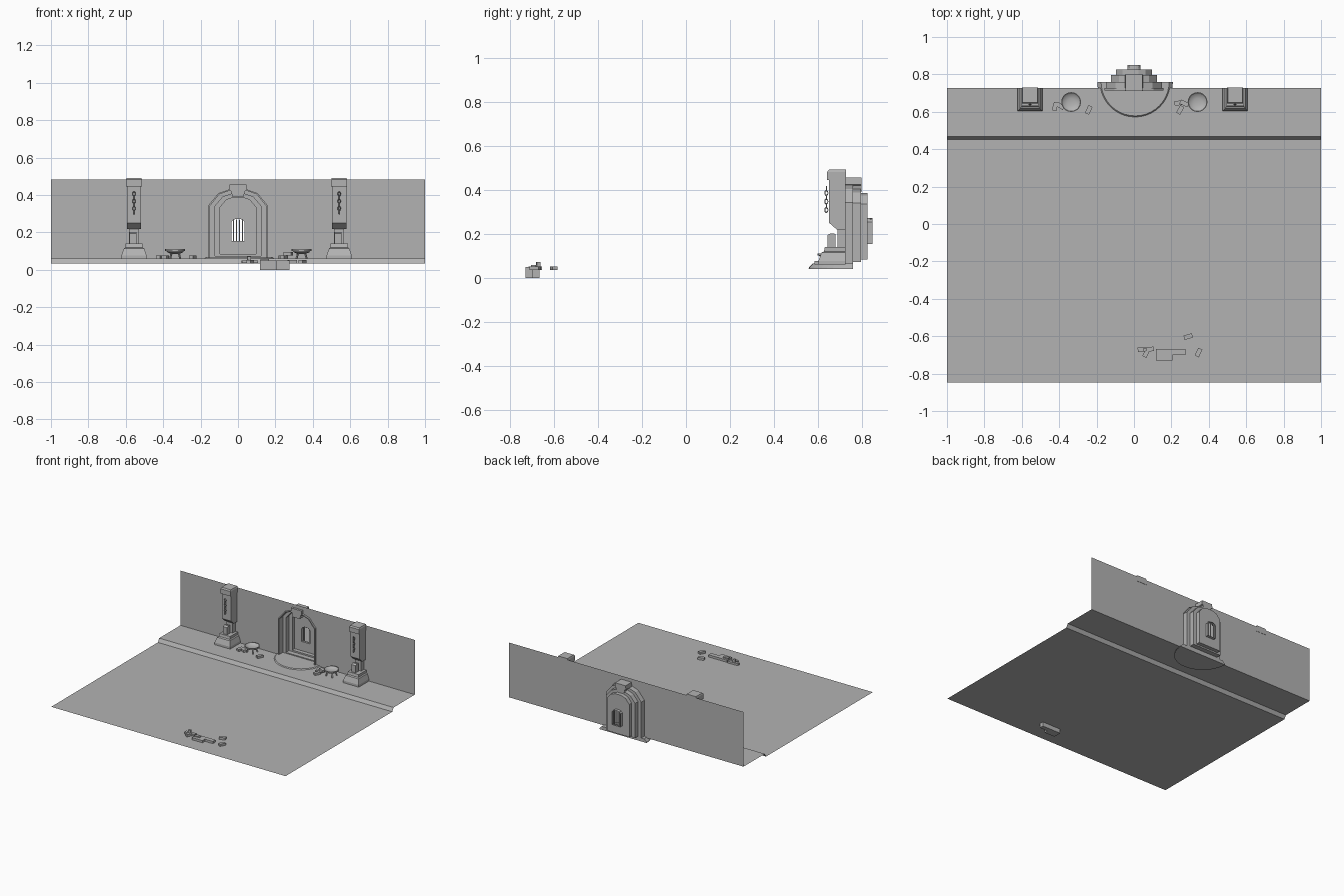
import bpy, bmesh, math
from mathutils import Matrix, Vector

if "Cube" in bpy.data.objects:
    bpy.data.objects.remove(bpy.data.objects["Cube"])

stone = bpy.data.materials.new("dark_stone")
stone.diffuse_color = (0.45, 0.45, 0.45, 1)
stone.use_nodes = True
stone.node_tree.nodes["Principled BSDF"].inputs["Base Color"].default_value = stone.diffuse_color


def finish(bm, name):
    bmesh.ops.recalc_face_normals(bm, faces=bm.faces)
    me = bpy.data.meshes.new(name)
    bm.to_mesh(me)
    bm.free()
    me.materials.append(stone)
    ob = bpy.data.objects.new(name, me)
    bpy.context.collection.objects.link(ob)
    return ob


def loft(name, rings, cap_start=False, cap_end=False, closed=True):
    """Skin a list of point rings with quads."""
    bm = bmesh.new()
    rows = [[bm.verts.new(p) for p in r] for r in rings]
    n = len(rows[0])
    for a, b in zip(rows, rows[1:]):
        for i in range(n if closed else n - 1):
            j = (i + 1) % n
            bm.faces.new((a[i], a[j], b[j], b[i]))
    if cap_start:
        bm.faces.new(rows[0])
    if cap_end:
        bm.faces.new(rows[-1])
    return finish(bm, name)


def box(name, x0, x1, y0, y1, z0, z1):
    def rect(z):
        return [(x0, y0, z), (x1, y0, z), (x1, y1, z), (x0, y1, z)]
    return loft(name, [rect(z0), rect(z1)], True, True)


def brick(name, x, y, z, angle, size=(0.046, 0.024, 0.017)):
    sx, sy, sz = (s / 2 for s in size)
    ob = box(name, -sx, sx, -sy, sy, 0, 2 * sz)
    ob.data.transform(Matrix.Translation((x, y, z)) @ Matrix.Rotation(math.radians(angle), 4, 'Z'))
    return ob


def prism_x(name, profile, x0, x1):
    return loft(name, [[(x, y, z) for y, z in profile] for x in (x0, x1)], True, True)


def arch(y, hw, bottom, spring, top):
    mid = spring + (top - spring) * 0.75
    right = [(hw, bottom), (hw, spring), (hw * 0.66, mid), (hw * 0.26, top)]
    pts = right + [(-x, z) for x, z in reversed(right)]
    return [(x, y, z) for x, z in pts]


WALL = 0.727

# Floor sloping up one step to the raised walkway
floor_profile = [(-0.848, 0.033), (0.452, 0.033), (0.468, 0.06), (WALL, 0.06)]
loft("floor", [[(x, y, z) for y, z in floor_profile] for x in (-1, 1)], closed=False)

# Back wall: panels around the open doorway
opening = arch(WALL, 0.155, 0.06, 0.345, 0.43)
bm = bmesh.new()
outline = [(1, WALL, 0.06), (1, WALL, 0.482), (-1, WALL, 0.482), (-1, WALL, 0.06)]
bm.faces.new([bm.verts.new(p) for p in outline + opening[::-1]])
bm.normal_update()
finish(bm, "back_wall")

# Stepped door recess, door panel and barred window opening
loft("door_recess", [arch(*s) for s in (
    (WALL, 0.157, 0.06, 0.347, 0.432), (0.714, 0.157, 0.06, 0.347, 0.432),
    (0.714, 0.15, 0.064, 0.342, 0.425), (0.76, 0.15, 0.064, 0.342, 0.425),
    (0.76, 0.123, 0.073, 0.34, 0.406), (0.797, 0.123, 0.073, 0.34, 0.406),
    (0.797, 0.095, 0.084, 0.335, 0.387), (0.827, 0.095, 0.084, 0.335, 0.387),
    (0.827, 0.036, 0.155, 0.255, 0.272), (0.85, 0.036, 0.155, 0.255, 0.272))])
for x in (-0.024, -0.008, 0.008, 0.024):
    box("window_bar", x - 0.003, x + 0.003, 0.838, 0.845, 0.155, 0.27)

# Keystone
ks = [(0.03, 0.39), (0.037, 0.42), (0.047, 0.424), (0.045, 0.456)]
ks = ks + [(-x, z) for x, z in reversed(ks)]
loft("keystone", [[(x, y, z) for x, z in ks] for y in (0.71, 0.80)], True, True)


# Half-round doorstep
def half_disc(r, z):
    pts = [(r, 0.76)] + [(r * math.cos(a), 0.76 - r * math.sin(a))
                         for a in [math.pi * i / 20 for i in range(1, 20)]] + [(-r, 0.76)]
    return [(x + 0.006, y, z) for x, y in pts]


loft("doorstep", [half_disc(0.202, 0.04), half_disc(0.2, 0.048),
                  half_disc(0.182, 0.066)], True, True)

# Broken pillars with hanging chains
for cx in (-0.556, 0.541):
    base = [(0.067, 0.603, 0.06), (0.067, 0.603, 0.077), (0.054, 0.617, 0.115),
            (0.046, 0.628, 0.12), (0.046, 0.632, 0.14)]
    loft("pillar_base", [[(cx - h, y, z), (cx + h, y, z), (cx + h, WALL, z), (cx - h, WALL, z)]
                         for h, y, z in base], True, True)
    prism_x("pillar_shaft", [(0.652, 0.445), (0.652, 0.25), (0.69, 0.217), (WALL, 0.217),
                             (WALL, 0.445)], cx - 0.038, cx + 0.038)
    box("pillar_core", cx - 0.027, cx + 0.027, 0.69, WALL, 0.14, 0.217)
    prism_x("pillar_stump", [(0.645, 0.14), (0.645, 0.195), (0.66, 0.203), (0.68, 0.2),
                             (0.68, 0.14)], cx - 0.024, cx + 0.012)
    loft("pillar_cap", [[(cx - h, y, z), (cx + h, y, z), (cx + h, 0.729, z), (cx - h, 0.729, z)]
                        for h, y, z in ((0.043, 0.643, 0.445), (0.043, 0.643, 0.482),
                                        (0.039, 0.65, 0.492))], True, True)
    for k in range(6):
        bpy.ops.mesh.primitive_torus_add(
            major_segments=10, minor_segments=4, major_radius=0.009, minor_radius=0.0025,
            location=(cx, 0.639, 0.406 - k * 0.0195),
            rotation=(math.pi / 2, 0, math.pi / 2 * (k % 2)))
        link = bpy.context.object
        link.name = "chain_link"
        link.scale = (0.8, 1.2, 1)
        link.data.materials.append(stone)

# Fire bowls on four splayed legs
for cx in (-0.336, 0.34):
    cy = 0.652
    bowl = [(0.02, 0.084), (0.042, 0.094), (0.046, 0.101), (0.053, 0.101),
            (0.053, 0.111), (0.049, 0.111), (0.04, 0.103), (0.02, 0.097)]
    ob = loft("fire_bowl", [[(cx + r * math.cos(a), cy + r * math.sin(a), z)
                             for a in [math.tau * i / 20 for i in range(20)]]
                            for r, z in bowl], True, True)
    bpy.ops.object.select_all(action='DESELECT')
    bpy.context.view_layer.objects.active = ob
    ob.select_set(True)
    bpy.ops.object.shade_smooth_by_angle()
    for k in range(4):
        a = math.radians(45 + 90 * k)
        out, side = Vector((math.cos(a), math.sin(a), 0)), Vector((-math.sin(a), math.cos(a), 0))
        rings = []
        for r, z in ((0.016, 0.09), (0.03, 0.083), (0.038, 0.06)):
            c = Vector((cx, cy, z)) + out * r
            rings.append([c + out * u * 0.004 + side * v * 0.004
                          for u, v in ((-1, -1), (1, -1), (1, 1), (-1, 1))])
        loft("bowl_leg", rings, True, True)

# Loose bricks: x, y, z, turn
for b in ((-0.422, 0.628, 0.06, 75), (-0.395, 0.632, 0.06, -30), (-0.242, 0.61, 0.06, 65),
          (0.24, 0.647, 0.06, 5), (0.247, 0.61, 0.06, 62), (0.268, 0.645, 0.077, -25),
          (0.065, -0.69, 0.035, 65), (0.29, -0.602, 0.035, 15), (0.345, -0.687, 0.035, 65)):
    brick("loose_brick", *b)
brick("long_brick", 0.063, -0.67, 0.036, 3, (0.086, 0.024, 0.015))
brick("upright_brick", 0.058, -0.672, 0.05, 10, (0.018, 0.018, 0.022))

# Fallen block sunk in the floor
box("fallen_block", 0.117, 0.275, -0.7, -0.667, 0, 0.05)
box("fallen_block_step", 0.117, 0.207, -0.73, -0.7, 0, 0.05)
brick("block_chip", 0.142, -0.694, 0.05, 0, (0.045, 0.022, 0.008))
